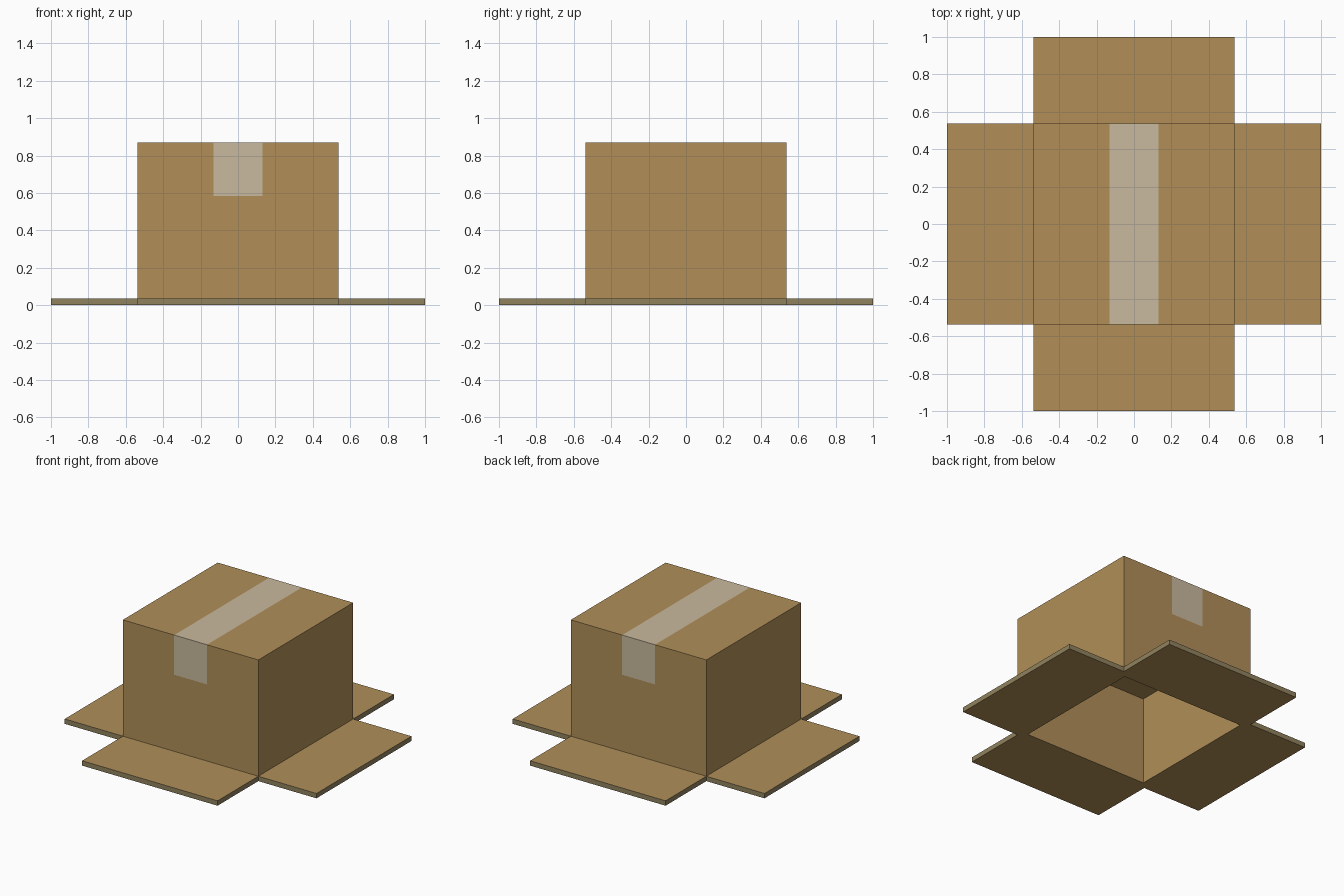
import bpy, bmesh
from mathutils import Matrix, Vector

if "Cube" in bpy.data.objects:
    bpy.data.objects.remove(bpy.data.objects["Cube"])

HALF, HEIGHT, REACH = 0.538, 0.87, 1.0    # box half width, box height, flap tip
FLAP, WALL, CEILING = 0.035, 0.067, 0.63  # flap thickness, wall thickness, inner top
TAPE_X, TAPE_Z = 0.13, 0.585              # tape half width, lower end of tape


def material(name, rgb):
    m = bpy.data.materials.new(name)
    m.diffuse_color = (*rgb, 1)
    m.use_nodes = True
    m.node_tree.nodes["Principled BSDF"].inputs["Base Color"].default_value = m.diffuse_color
    return m


card = material("brown cardboard", (0.437, 0.275, 0.098))
edge = material("corrugated edge", (0.285, 0.223, 0.112))
tape = material("pale tape", (0.590, 0.491, 0.342))


def block(lo, hi):
    bm = bmesh.new()
    lo, hi = Vector(lo), Vector(hi)
    bmesh.ops.create_cube(bm, size=1, matrix=Matrix.Translation((lo + hi) / 2)
                          @ Matrix.Diagonal((*(hi - lo), 1)))
    bm.normal_update()
    return bm


def cut(bm, co, no):
    bmesh.ops.bisect_plane(bm, geom=bm.verts[:] + bm.edges[:] + bm.faces[:],
                           plane_co=co, plane_no=no)


def finish(bm, name, mats):
    me = bpy.data.meshes.new(name)
    bm.to_mesh(me)
    bm.free()
    for m in mats:
        me.materials.append(m)
    ob = bpy.data.objects.new(name, me)
    bpy.context.collection.objects.link(ob)
    return ob


# Upturned box: solid block hollowed out from below
bm = block((-HALF, -HALF, 0), (HALF, HALF, HEIGHT))
bottom = [f for f in bm.faces if f.normal.z < -0.9]
bmesh.ops.inset_region(bm, faces=bottom, thickness=WALL)
out = bmesh.ops.extrude_discrete_faces(bm, faces=bottom)
bmesh.ops.translate(bm, vec=(0, 0, CEILING), verts=out["faces"][0].verts[:])

# Cut the tape outline into the faces, and the band where the flaps join
for x in (-TAPE_X, TAPE_X):
    cut(bm, (x, 0, 0), (1, 0, 0))
for z in (FLAP, TAPE_Z):
    cut(bm, (0, 0, z), (0, 0, 1))
bm.normal_update()
joins = []
for f in bm.faces:
    c = f.calc_center_median()
    outer = max(abs(c.x), abs(c.y)) > HALF - 0.001
    if outer and c.z < FLAP:
        joins.append(f)
    on_skin = abs(c.y) > HALF - 0.001 or c.z > HEIGHT - 0.001
    if on_skin and abs(c.x) < TAPE_X and c.z > TAPE_Z:
        f.material_index = 1
bmesh.ops.delete(bm, geom=joins, context="FACES")
finish(bm, "box", (card, tape))

# Four flaps folded out flat, with corrugated rims
for i, name in enumerate(("right_flap", "back_flap", "left_flap", "front_flap")):
    bm = block((HALF, -HALF, 0), (REACH, HALF, FLAP))
    inner = [f for f in bm.faces if f.normal.x < -0.9]
    bmesh.ops.delete(bm, geom=inner, context="FACES")
    for f in bm.faces:
        f.material_index = int(abs(f.normal.z) < 0.5)
    bmesh.ops.rotate(bm, cent=(0, 0, 0), verts=bm.verts[:],
                     matrix=Matrix.Rotation(i * 1.5707963, 3, "Z"))
    finish(bm, name, (card, edge))
